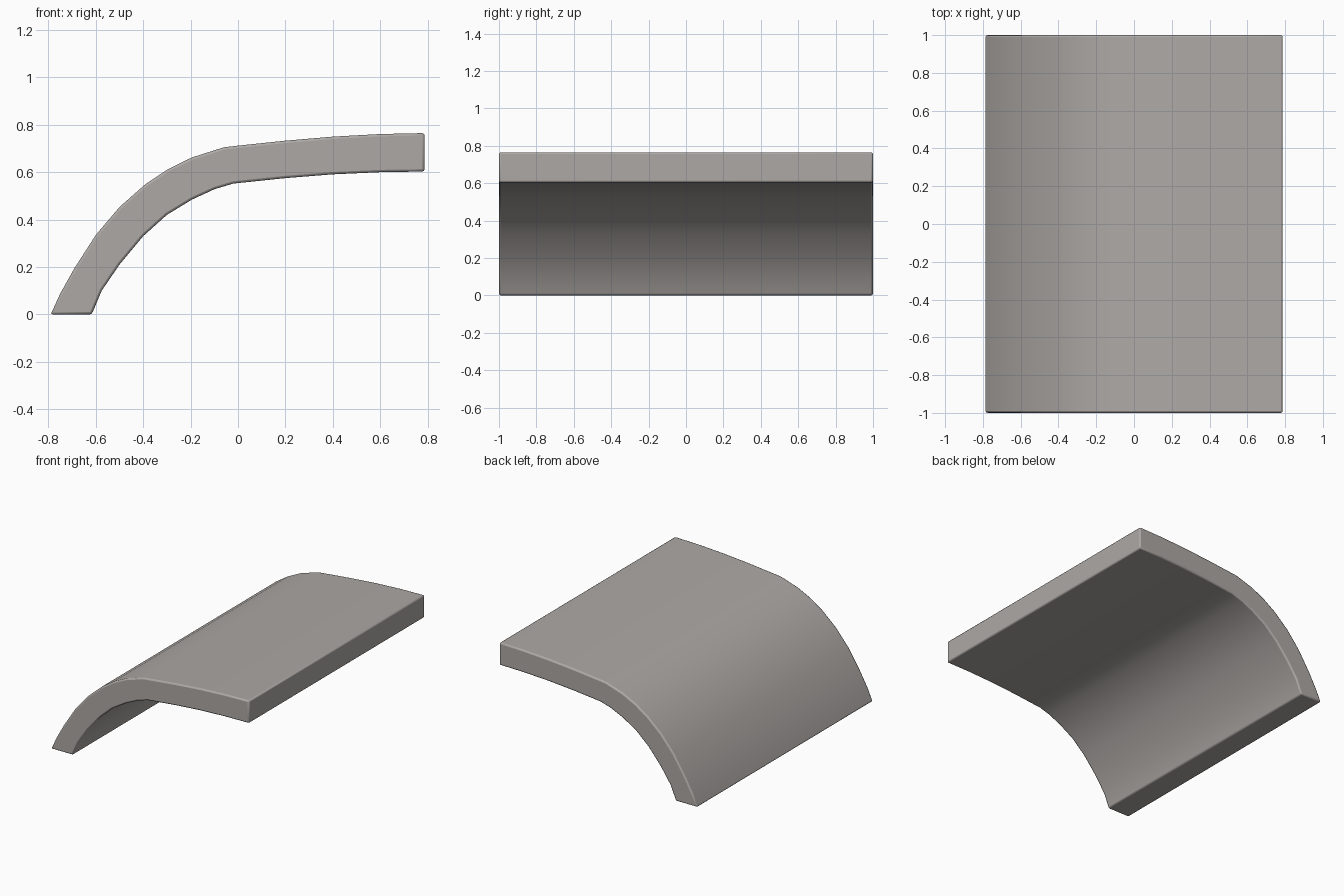
import bpy, bmesh

if "Cube" in bpy.data.objects:
    bpy.data.objects.remove(bpy.data.objects["Cube"])

# Side profile in x, z: outer skin from the foot to the far end, then inner skin back
outer = [(-0.79, 0), (-0.75, 0.088), (-0.69, 0.195), (-0.6, 0.335), (-0.5, 0.453),
         (-0.39, 0.55), (-0.295, 0.613), (-0.195, 0.662), (-0.06, 0.705),
         (0, 0.712), (0.2, 0.733), (0.4, 0.75), (0.6, 0.761), (0.787, 0.765)]
inner = [(0.787, 0.603), (0.6, 0.6), (0.4, 0.591), (0.2, 0.575), (-0.02, 0.552),
         (-0.1, 0.528), (-0.195, 0.484), (-0.3, 0.42), (-0.4, 0.33),
         (-0.5, 0.21), (-0.575, 0.1), (-0.617, 0)]

# Curved panel: profile extruded along y
bm = bmesh.new()
face = bm.faces.new([bm.verts.new((x, -1, z)) for x, z in outer + inner])
ext = bmesh.ops.extrude_face_region(bm, geom=[face])
for v in ext["geom"]:
    if isinstance(v, bmesh.types.BMVert):
        v.co.y = 1
bmesh.ops.recalc_face_normals(bm, faces=bm.faces)
mesh = bpy.data.meshes.new("curved_panel")
bm.to_mesh(mesh)
bm.free()
panel = bpy.data.objects.new("curved_panel", mesh)
bpy.context.collection.objects.link(panel)

# Warm dark grey
mat = bpy.data.materials.new("warm_grey")
mat.diffuse_color = (0.42, 0.395, 0.38, 1)
mat.use_nodes = True
mat.node_tree.nodes["Principled BSDF"].inputs["Base Color"].default_value = mat.diffuse_color
mesh.materials.append(mat)

# Softly rounded rim
bevel = panel.modifiers.new("rim_bevel", "BEVEL")
bevel.width = 0.01
bevel.segments = 2
bevel.limit_method = "ANGLE"
bevel.angle_limit = 0.87

bpy.context.view_layer.objects.active = panel
panel.select_set(True)
bpy.ops.object.shade_smooth_by_angle(angle=0.87)
